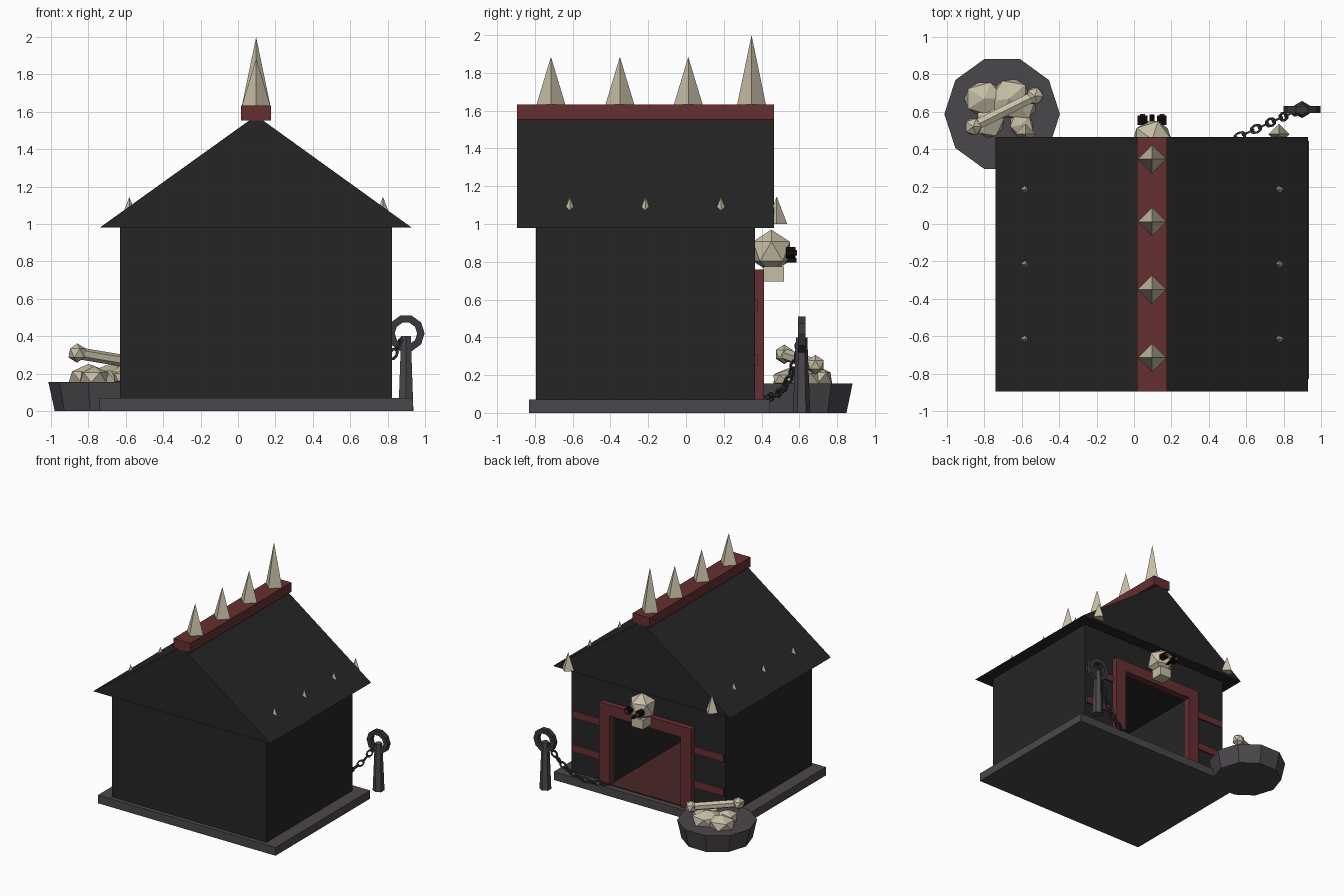
import bpy, bmesh, math
from mathutils import Vector, Matrix

cube = bpy.data.objects.get("Cube")
if cube:
    bpy.data.objects.remove(cube, do_unlink=True)


def material(name, hexcode):
    srgb = [int(hexcode[i:i + 2], 16) / 255 for i in (0, 2, 4)]
    col = [c / 12.92 if c < 0.04 else ((c + 0.055) / 1.055) ** 2.4 for c in srgb] + [1]
    m = bpy.data.materials.new(name)
    m.use_nodes = True
    m.diffuse_color = col
    m.node_tree.nodes["Principled BSDF"].inputs["Base Color"].default_value = col
    return m


BLACK = material("charcoal black", "252525")
STONE = material("stone grey", "4b474c")
IRON = material("dark iron", "3a373d")
RED = material("dark red", "662f31")
FLOOR = material("deep red floor", "4a2626")
BONE = material("bone", "c6bea5")
SOCKET = material("socket black", "0c0c0c")
GLOW = material("bright red", "8c1c1c")


def finish(name, bm, mat):
    bmesh.ops.recalc_face_normals(bm, faces=bm.faces)
    me = bpy.data.meshes.new(name)
    bm.to_mesh(me)
    bm.free()
    me.materials.append(mat)
    ob = bpy.data.objects.new(name, me)
    bpy.context.collection.objects.link(ob)
    return ob


def prism(name, outline, y0, y1, mat):
    """Extrude an x-z outline along y."""
    bm = bmesh.new()
    face = bm.faces.new([bm.verts.new((x, y0, z)) for x, z in outline])
    ext = bmesh.ops.extrude_face_region(bm, geom=[face])
    moved = [v for v in ext["geom"] if isinstance(v, bmesh.types.BMVert)]
    bmesh.ops.translate(bm, verts=moved, vec=(0, y1 - y0, 0))
    return finish(name, bm, mat)


def box(name, x0, x1, y0, y1, z0, z1, mat):
    return prism(name, [(x0, z0), (x1, z0), (x1, z1), (x0, z1)], y0, y1, mat)


def cone(name, start, end, r1, r2, sides, mat, turn=0.0):
    a, b = Vector(start), Vector(end)
    rot = (b - a).to_track_quat('Z', 'Y').to_matrix().to_4x4()
    bm = bmesh.new()
    bmesh.ops.create_cone(bm, cap_ends=True, segments=sides, radius1=r1, radius2=r2,
                          depth=(b - a).length,
                          matrix=Matrix.Translation((a + b) / 2) @ rot @ Matrix.Rotation(turn, 4, 'Z'))
    return finish(name, bm, mat)


def spike(name, x, y, z0, z1, r):
    return cone(name, (x, y, z0), (x, y, z1), r, 0, 4, BONE)


def ball(name, loc, radius, mat, scale=(1, 1, 1), spin=0.0):
    bm = bmesh.new()
    m = Matrix.Translation(loc) @ Matrix.Rotation(spin, 4, 'Z') @ Matrix.Diagonal((*scale, 1))
    bmesh.ops.create_icosphere(bm, subdivisions=1, radius=radius, matrix=m)
    return finish(name, bm, mat)


def ring(name, matrix, major, minor, sides, tube, mat, stretch=1.0):
    """Low-poly torus around local z, stretched along local x."""
    bm = bmesh.new()
    loops = []
    for i in range(sides):
        a = math.tau * i / sides
        loop = []
        for j in range(tube):
            b = math.tau * (j + 0.5) / tube
            r = major + minor * math.cos(b)
            p = Vector((r * math.cos(a) * stretch, r * math.sin(a), minor * math.sin(b)))
            loop.append(bm.verts.new(matrix @ p))
        loops.append(loop)
    for i in range(sides):
        p, q = loops[i], loops[(i + 1) % sides]
        for j in range(tube):
            k = (j + 1) % tube
            bm.faces.new((p[j], q[j], q[k], p[k]))
    return finish(name, bm, mat)


def arch(half, top, inner_half, inner_top, z0):
    """Upside-down U outline around the house axis."""
    right = [(CX + half, z0), (CX + half, top)]
    inner = [(CX + inner_half, inner_top), (CX + inner_half, z0)]
    left = [(2 * CX - x, z) for x, z in reversed(right)]
    return right + left + [(2 * CX - x, z) for x, z in reversed(inner)] + inner


CX = 0.097

# House shell: slab, hollow walls, floor, roof and ridge
box("base_slab", -0.74, 0.935, -0.83, 0.445, 0, 0.07, STONE)
prism("walls", arch(0.727, 0.98, 0.34, 0.67, 0.07), -0.68, 0.365, BLACK)
box("rear_wall", CX - 0.727, CX + 0.727, -0.795, -0.68, 0.07, 0.98, BLACK)
box("floor", CX - 0.34, CX + 0.34, -0.68, 0.40, 0.07, 0.078, FLOOR)
prism("roof", [(-0.74, 0.98), (0.93, 0.98), (CX, 1.58)], -0.895, 0.465, BLACK)
box("ridge_beam", CX - 0.08, CX + 0.08, -0.896, 0.466, 1.553, 1.633, RED)

# Door frame and wall planks
prism("door_frame", arch(0.435, 0.76, 0.335, 0.665, 0.07), 0.36, 0.412, RED)
for side in (-1, 1):
    for z in (0.25, 0.54):
        xs = sorted((CX + side * 0.43, CX + side * 0.715))
        box("wall_plank", *xs, 0.36, 0.378, z, z + 0.06, RED)

# Spikes along the ridge and the eaves
for y, tip in ((-0.715, 1.885), (-0.35, 1.885), (0.012, 1.885), (0.347, 2.0)):
    spike("ridge_spike", CX, y, 1.633, tip, 0.076)
for side in (-1, 1):
    for y in (-0.615, -0.215, 0.185, 0.48):
        spike("eave_spike", CX + side * 0.678, y, 1.0, 1.145, 0.056)

# Skull above the door
ball("skull", (CX, 0.452, 0.855), 0.115, BONE)
box("skull_jaw", CX - 0.055, CX + 0.055, 0.41, 0.518, 0.695, 0.775, BONE)
for side in (-1, 1):
    x = CX + side * 0.052
    cone("eye_socket", (x, 0.53, 0.847), (x, 0.58, 0.847), 0.03, 0.03, 6, SOCKET)
    cone("eye_glow", (x, 0.58, 0.847), (x, 0.588, 0.847), 0.015, 0.015, 6, GLOW)
cone("nose_hole", (CX, 0.53, 0.805), (CX, 0.585, 0.805), 0.016, 0.016, 3, SOCKET)

# Food dish with a heap of bones
DX, DY = -0.705, 0.588
cone("dish", (DX, DY, 0), (DX, DY, 0.155), 0.275, 0.309, 10, STONE, math.pi / 2)
heap = [(-0.80, 0.67, 0.12), (-0.67, 0.67, 0.13), (-0.77, 0.55, 0.10), (-0.60, 0.53, 0.08), (-0.62, 0.64, 0.11)]
for i, (x, y, r) in enumerate(heap):
    ball("bone_heap", (x, y, 0.18), r, BONE, (1, 0.85, 0.6), i * 0.7)
ends = [(-0.86, 0.52, 0.31), (-0.53, 0.685, 0.255)]
cone("long_bone", *ends, 0.032, 0.032, 6, BONE)
for e in ends:
    ball("bone_knob", e, 0.052, BONE)

# Tether post with a ring on top
PX, PY = 0.898, 0.612
cone("tether_post", (PX, PY, 0), (PX, PY, 0.40), 0.046, 0.03, 6, STONE)
ring("tether_ring", Matrix.Translation((PX, PY, 0.415)) @ Matrix.Rotation(math.pi / 2, 4, 'X'),
     0.08, 0.028, 10, 4, IRON)

# Sagging chain from the ring to the doorway
a, b, c = Vector((0.86, 0.60, 0.36)), Vector((0.72, 0.54, 0.07)), Vector((0.47, 0.425, 0.085))
LINKS = 11
for i in range(LINKS):
    t = i / (LINKS - 1)
    p = a * (1 - t) ** 2 + b * 2 * t * (1 - t) + c * t * t
    d = (b - a) * (1 - t) + (c - b) * t
    rot = d.to_track_quat('X', 'Z').to_matrix().to_4x4()
    m = Matrix.Translation(p) @ rot @ Matrix.Rotation(math.pi / 2 * (i % 2), 4, 'X')
    ring("chain_link", m, 0.02, 0.008, 8, 4, IRON, 1.5)
